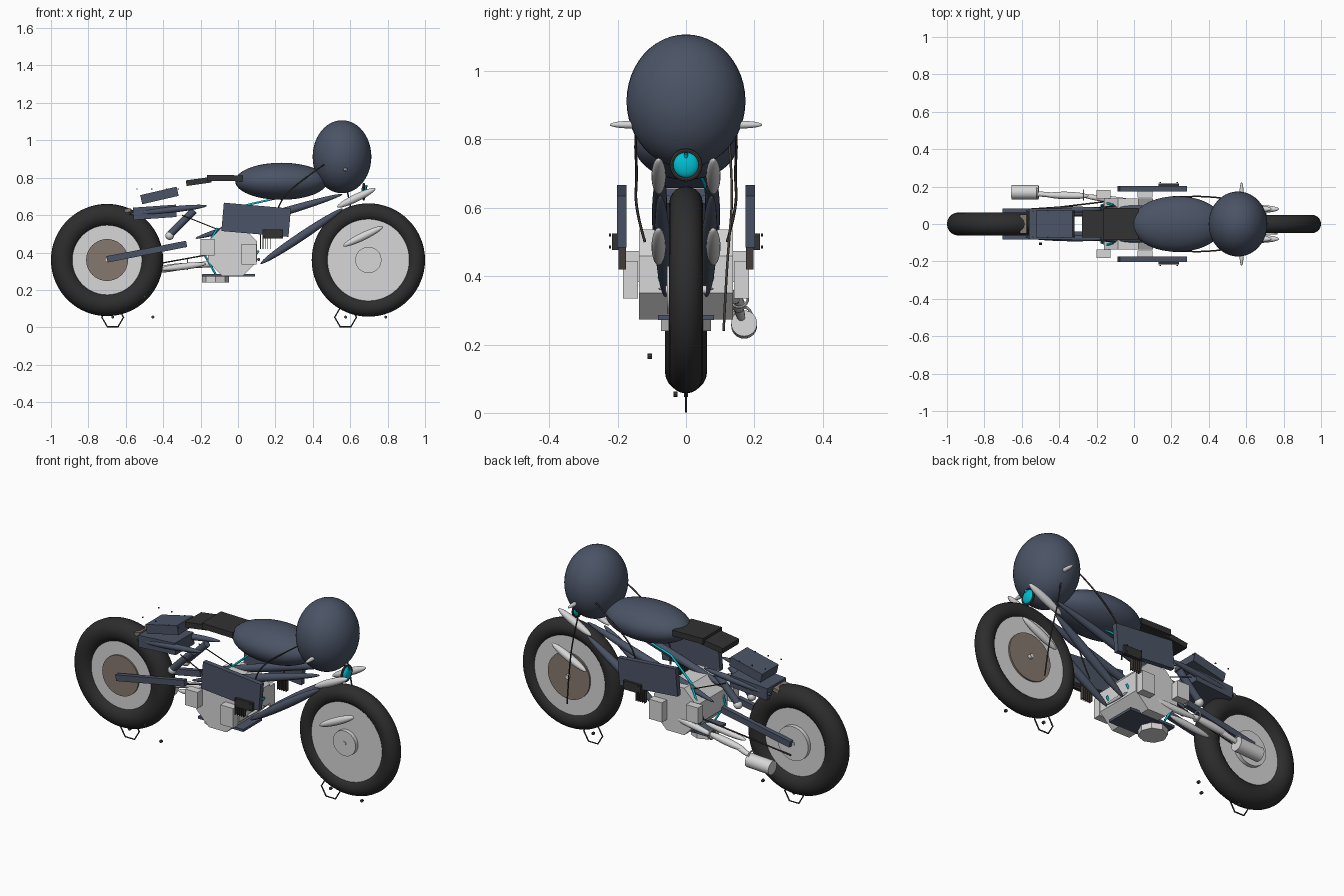
import bpy, math
from mathutils import Vector

if "Cube" in bpy.data.objects:
    bpy.data.objects.remove(bpy.data.objects["Cube"])

def mat(name, r, g, b):
    m = bpy.data.materials.new(name)
    m.diffuse_color = (r, g, b, 1)
    m.use_nodes = True
    m.node_tree.nodes["Principled BSDF"].inputs["Base Color"].default_value = m.diffuse_color
    return m

BLUE = mat("slate_blue", .070, .088, .132)
SILVER = mat("silver", .68, .68, .69)
RUBBER = mat("rubber_black", .026, .026, .026)
SEAT = mat("seat_black", .032, .032, .032)
BROWN = mat("disc_brown", .235, .19, .155)
CABLE = mat("cable_brown", .055, .045, .038)
CYAN = mat("cyan", .0, .52, .65)

def finish(name, m, smooth=False):
    o = bpy.context.object
    o.name = name
    o.data.materials.append(m)
    if smooth:
        bpy.ops.object.shade_smooth_by_angle(angle=math.radians(40))
    return o

def box(name, c, size, m, tilt=0):
    # tilt in degrees: positive raises the +x end
    bpy.ops.mesh.primitive_cube_add(size=1, location=c, rotation=(0, -math.radians(tilt), 0))
    bpy.context.object.scale = size
    return finish(name, m)

def ball(name, c, r, m):
    bpy.ops.mesh.primitive_uv_sphere_add(segments=40, ring_count=24, location=c)
    bpy.context.object.scale = r
    return finish(name, m, True)

def along(p, q):
    d = Vector(q) - Vector(p)
    return (Vector(p) + Vector(q)) / 2, d.length, d.to_track_quat('Z', 'Y').to_euler()

def rod(name, p, q, r, m, sides=24):
    c, l, e = along(p, q)
    bpy.ops.mesh.primitive_cylinder_add(vertices=sides, radius=r, depth=l, location=c, rotation=e)
    return finish(name, m, sides > 12)

def spindle(name, p, q, r, m):
    c, l, e = along(p, q)
    bpy.ops.mesh.primitive_uv_sphere_add(segments=16, ring_count=14, location=c, rotation=e)
    bpy.context.object.scale = (r, r, l / 2)
    return finish(name, m, True)

def ring(name, c, R, r, m, rot=(math.pi / 2, 0, 0), seg=64, minor=20):
    bpy.ops.mesh.primitive_torus_add(major_radius=R, minor_radius=r, major_segments=seg,
                                     minor_segments=minor, location=c, rotation=rot)
    return finish(name, m, seg > 12)

def tube(name, pts, r, m, kind='POLY'):
    cu = bpy.data.curves.new(name, 'CURVE')
    cu.dimensions = '3D'
    cu.bevel_depth = r
    cu.bevel_resolution = 1
    s = cu.splines.new(kind)
    s.points.add(len(pts) - 1)
    for a, b in zip(s.points, pts):
        a.co = (*b, 1)
    if kind == 'NURBS':
        s.use_endpoint_u = True
        s.order_u = 3
    o = bpy.data.objects.new(name, cu)
    bpy.context.collection.objects.link(o)
    cu.materials.append(m)

# wheels: tyre, rim, hub and brake disc (discs on opposite sides)
for tag, x, R, r, side, hub, disc in (("rear", -.70, .238, .062, -1, .095, .112),
                                      ("front", .697, .254, .049, 1, .07, .13)):
    z = .36
    ring(tag + "_tyre", (x, 0, z), R, r, RUBBER)
    rod(tag + "_rim", (x, -.033, z), (x, .033, z), R - r + .02, SILVER, 48)
    rod(tag + "_hub", (x, 0, z), (x, -side * .055, z), hub, SILVER, 32)
    rod(tag + "_brake_disc", (x, 0, z), (x, side * .042, z), disc, BROWN, 40)
    rod(tag + "_axle", (x, -.06, z), (x, .06, z), .012, SILVER)

# hexagonal loops under the wheels with loose bolts
for x in (-.67, .575):
    ring("wheel_loop", (x, 0, .054), .058, .004, CABLE, seg=6, minor=6)
    rod("loop_bolt", (x, -.006, .055), (x, .006, .055), .008, CABLE, 8)
    rod("loose_bolt", (x + .215, -.037, .055), (x + .215, -.025, .055), .008, CABLE, 8)
rod("low_bolt", (-.5, -.113, .165), (-.5, -.10, .165), .008, CABLE, 8)

# bodywork: tank, nose fairing, seat, tail boxes
ball("fuel_tank", (.232, 0, .781), (.247, .149, .099), BLUE)
ball("nose_fairing", (.556, 0, .912), (.157, .174, .195), BLUE)
box("seat_front", (-.07, 0, .798), (.19, .17, .032), SEAT, -1)
box("seat_rear", (-.21, 0, .78), (.135, .145, .03), SEAT, 8)
box("tail_box_upper", (-.42, 0, .705), (.20, .145, .05), BLUE, 13)
box("tail_box_lower", (-.445, 0, .615), (.23, .165, .066), BLUE, 4)
box("tail_light", (-.59, 0, .625), (.035, .10, .02), BROWN, 10)
for x in (-.54, -.46, -.38, -.32):
    for y in (-.07, .07):
        rod("tail_bolt", (x, y, .738), (x, y, .743), .004, CABLE, 8)

# engine
o = rod("engine_case", (-.03, -.137, .405), (-.03, .137, .405), .142, SILVER, 8)
o.rotation_euler = (math.pi / 2, math.pi / 8, 0)
rod("oil_filter", (-.12, 0, .24), (-.12, 0, .282), .073, SILVER, 8)
box("skid_plate", (-.05, 0, .279), (.28, .165, .014), BLUE)

# headlight and its wiring
ball("headlight_lens", (.675, 0, .725), (.016, .037, .037), CYAN)
ring("headlight_ring", (.672, 0, .725), .042, .006, CABLE, (0, math.pi / 2, 0), 32, 8)
tube("light_wire", [(.69, 0, .76), (.66, 0, .70)], .006, CYAN)
tube("main_wire", [(.25, .04, .70), (.05, .06, .655), (-.10, .07, .52)], .006, CYAN)

# exhaust on the far side
rod("muffler", (-.655, .17, .255), (-.51, .17, .262), .038, SILVER, 24)
spindle("exhaust_rear", (-.56, .165, .268), (-.38, .15, .318), .014, SILVER)
spindle("exhaust_middle", (-.48, .155, .30), (-.24, .15, .335), .02, SILVER)
spindle("exhaust_front", (-.28, .15, .325), (.05, .11, .36), .018, SILVER)
for x, y, z in ((-.52, .165, .285), (-.27, .155, .335)):
    ring("exhaust_clamp", (x, y, z), .026, .004, SILVER, (0, math.pi / 2, 0), 24, 8)
spindle("link_rod", (-.42, .07, .31), (-.17, .07, .34), .018, SILVER)
spindle("cross_link", (.11, -.08, .363), (.11, .08, .363), .008, SILVER)

# parts repeated on both sides
for s in (-1, 1):
    # frame
    spindle("upper_frame_tube", (-.23, s * .08, .475), (.56, s * .075, .712), .022, BLUE)
    spindle("down_tube", (.12, s * .06, .34), (.56, s * .075, .635), .023, BLUE)
    spindle("tail_tube", (-.58, s * .07, .605), (-.165, s * .08, .65), .017, BLUE)
    c, l, e = along((-.70, 0, .363), (-.275, 0, .447))
    box("swing_arm", (c.x, s * .070, c.z), (l, .026, .034), BLUE, 11)
    rod("shock", (-.37, s * .06, .49), (-.235, s * .06, .625), .019, BLUE)
    ball("shock_joint", (-.365, s * .06, .49), (.023, .023, .023), SILVER)
    # fork and handlebar
    spindle("upper_fork", (.53, s * .08, .643), (.735, s * .08, .742), .021, SILVER)
    spindle("lower_fork", (.562, s * .08, .435), (.775, s * .08, .538), .021, SILVER)
    spindle("handlebar", (.575, s * .10, .843), (.575, s * .223, .843), .011, SILVER)
    # side panels with vent boxes, bolts and cooling fins
    box("side_panel", (.097, s * .188, .575), (.36, .028, .152), BLUE, -5)
    box("vent_box", (.185, s * .207, .50), (.11, .018, .048), SEAT)
    for x in (.14, .23):
        for z in (.485, .52):
            rod("vent_bolt", (x, s * .22, z), (x, s * .225, z), .004, CABLE, 8)
    for i in range(5):
        box("cooling_fin", (.12 + .013 * i, s * .187, .465), (.004, .022, .09), CABLE)
    # engine covers
    box("rear_cover", (-.163, s * .158, .428), (.075, .045, .09), SILVER)
    box("front_cover", (.06, s * .163, .39), (.08, .044, .11), SILVER)
    # coolant lines
    tube("coolant_line", [(-.11, s * .10, .53), (-.14, s * .11, .48), (-.175, s * .10, .38),
                          (-.12, s * .09, .285)], .006, CYAN)
    tube("front_coolant_line", [(.0, s * .075, .285), (.06, s * .08, .33), (.11, s * .075, .41)], .006, CYAN)
    # control cables
    tube("control_cable", [(.46, s * .14, .87), (.36, s * .15, .80), (.24, s * .143, .70),
                           (.2, s * .15, .60), (.18, s * .12, .50)], .004, CABLE, 'NURBS')
    tube("tail_wire", [(-.3, s * .08, .60), (-.05, s * .1, .50)], .003, CABLE)

# front brake line and drive line
tube("brake_line", [(.57, .125, .80), (.60, .14, .65), (.64, .12, .45), (.66, .11, .24)], .004, CABLE, 'NURBS')
tube("chain_line", [(-.70, .07, .30), (-.40, .09, .345), (-.15, .12, .39)], .004, CABLE)
